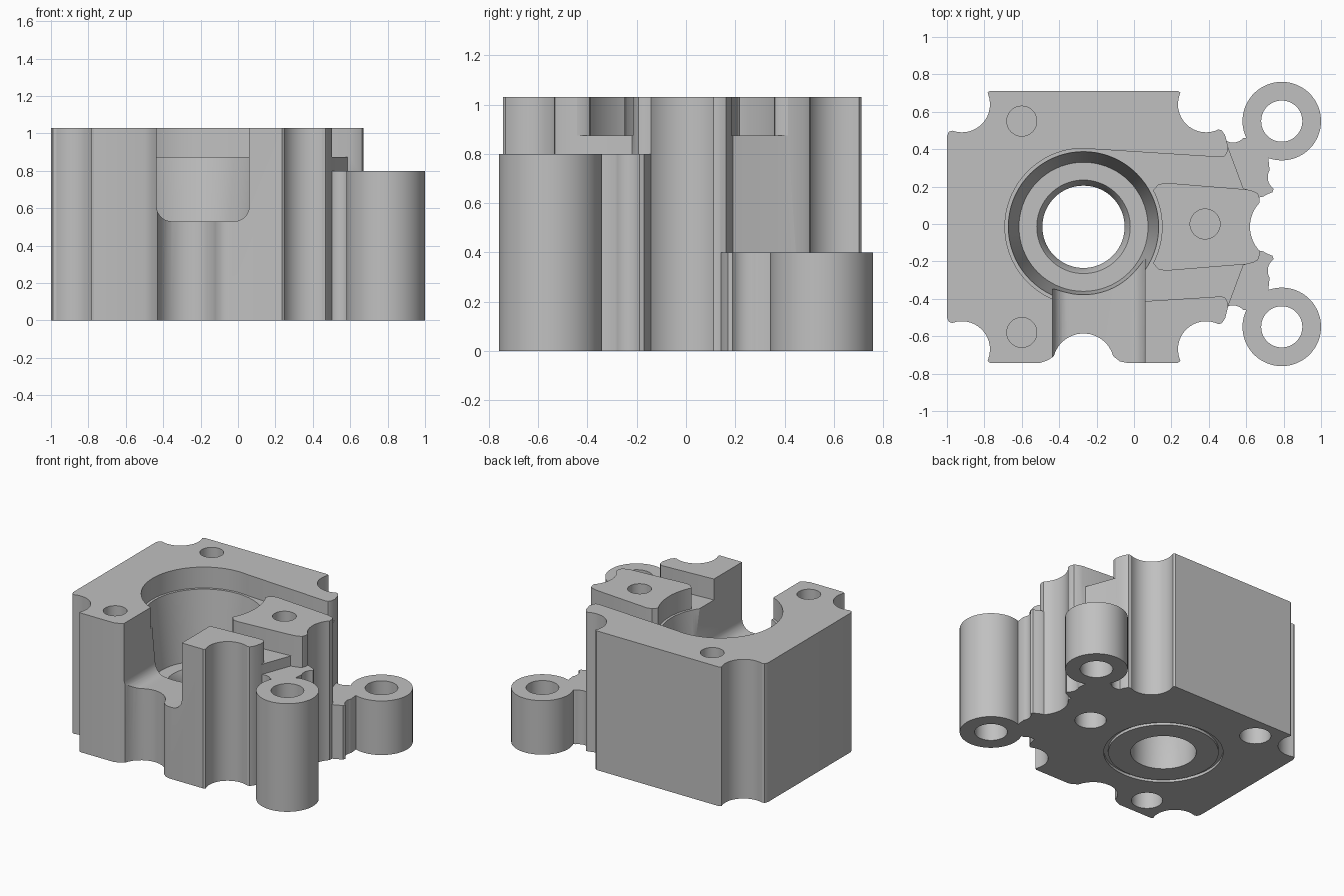
import bpy, bmesh, math

old = bpy.data.objects.get("Cube")
if old:
    bpy.data.objects.remove(old, do_unlink=True)

TOP, FLOOR, MID = 1.03, 0.875, -0.015
BORE = (-0.27, MID)

grey = bpy.data.materials.new("machined grey")
grey.use_nodes = True
colour = (0.53, 0.53, 0.53, 1)
grey.diffuse_color = colour
grey.node_tree.nodes["Principled BSDF"].inputs["Base Color"].default_value = colour


def arc(cx, cy, r, start, end, steps=14):
    angles = [math.radians(start + (end - start) * i / steps) for i in range(steps + 1)]
    return [(cx + r * math.cos(a), cy + r * math.sin(a)) for a in angles]


def finish(name, bm):
    bmesh.ops.recalc_face_normals(bm, faces=bm.faces)
    mesh = bpy.data.meshes.new(name)
    bm.to_mesh(mesh)
    bm.free()
    mesh.materials.append(grey)
    ob = bpy.data.objects.new(name, mesh)
    bpy.context.collection.objects.link(ob)
    return ob


def prism(name, pts, lo, hi, along_y=False):
    """Extrude an outline along z, or an x-z outline along y."""
    bm = bmesh.new()
    place = (lambda a, b: (a, lo, b)) if along_y else (lambda a, b: (a, b, lo))
    face = bm.faces.new([bm.verts.new(place(a, b)) for a, b in pts])
    moved = bmesh.ops.extrude_face_region(bm, geom=[face])["geom"]
    step = (0, hi - lo, 0) if along_y else (0, 0, hi - lo)
    bmesh.ops.translate(bm, verts=[v for v in moved if isinstance(v, bmesh.types.BMVert)], vec=step)
    return finish(name, bm)


def cylinder(name, x, y, r, lo, hi):
    return prism(name, arc(x, y, r, 0, 360, 48)[:-1], lo, hi)


def lathe(name, profile, centre):
    """Revolve a closed radius-height profile about a vertical axis."""
    bm = bmesh.new()
    verts = [bm.verts.new((r, 0, z)) for r, z in profile]
    edges = [bm.edges.new((a, b)) for a, b in zip(verts, verts[1:] + verts[:1])]
    bmesh.ops.spin(bm, geom=verts + edges, cent=(0, 0, 0), axis=(0, 0, 1),
                   angle=math.tau, steps=72, use_merge=False)
    bmesh.ops.remove_doubles(bm, verts=bm.verts, dist=0.0005)
    bmesh.ops.translate(bm, verts=bm.verts, vec=(*centre, 0))
    return finish(name, bm)


def combine(target, tool, operation):
    tool.hide_render = True
    mod = target.modifiers.new("combine", "BOOLEAN")
    mod.operation, mod.solver, mod.object = operation, "EXACT", tool
    bpy.context.view_layer.objects.active = target
    bpy.ops.object.modifier_apply(modifier=mod.name)
    bpy.data.objects.remove(tool, do_unlink=True)


def shift(pts, sign=1):
    return [(x, MID + sign * y) for x, y in pts]


# Body outline: right nose, scalloped corners, and a dimple in the front edge
right = arc(0.807, 0, 0.187, 180, 137, 8)
right += [(0.672, 0.15), (0.662, 0.178), (0.64, 0.19), (0.585, 0.205),
          (0.505, 0.42), (0.487, 0.49), (0.468, 0.517), (0.45, 0.52)]
right += arc(0.385, 0.655, 0.15, -70, -200)
right += [(0.248, 0.717), (0.235, 0.727)]
left = [(-0.77, 0.727), (-0.783, 0.718)]
left += arc(-0.92, 0.655, 0.15, 20, -110)
left += [(-0.99, 0.508), (-1, 0.485)]
dimple = [(-0.5, -0.742), (-0.46, -0.728)]
dimple += arc(-0.27, -0.75, 0.165, 165, 15)
dimple += [(-0.075, -0.735), (-0.04, -0.742)]
outline = (shift(right + left) + shift(left[::-1], -1) + dimple
           + shift(right[:0:-1], -1))
housing = prism("housing", outline, 0, TOP)

# Mounting lugs with their webs, the front one taller
web = [(0.47, 0.42)]
web += arc(0.53, 0.505, 0.07, 215, 318, 10)
web += arc(0.79, 0.55, 0.21, 205, -110, 48)
web += arc(0.79, 0.25, 0.075, 150, 235, 10)
web += [(0.74, 0.17), (0.715, 0.16), (0.69, 0.146), (0.6, 0.13)]
for sign, height in ((1, 0.4), (-1, 0.8)):
    lug = prism("lug", [(x, sign * y) for x, y in web], 0, height)
    combine(housing, lug, "UNION")
    combine(housing, cylinder("lug_hole", 0.79, sign * 0.55, 0.11, -0.1, 1), "DIFFERENCE")

# Shallow channels on both sides of the wedge-shaped nose
channel = [(-0.23, 0.416), (0.465, 0.372), (0.485, 0.377), (0.498, 0.395),
           (0.502, 0.428), (0.75, 0.428), (0.75, 0.189), (0.64, 0.197),
           (0.17, 0.235), (0.13, 0.227), (0.107, 0.2), (0.08, 0.18), (-0.1, 0.15)]
for sign in (1, -1):
    combine(housing, prism("channel", shift(channel, sign), FLOOR, 1.2), "DIFFERENCE")

# Stepped, tapering central bore
bore = [(0, 1.3), (0.42, 1.3), (0.42, FLOOR), (0.402, FLOOR), (0.345, 0.37),
        (0.25, 0.37), (0.22, 0.31), (0.22, -0.1), (0, -0.1)]
combine(housing, lathe("bore", bore, BORE), "DIFFERENCE")

# Round-bottomed opening from the front into the bore
slot = [(0.06, 1.4), (-0.435, 1.4)]
slot += arc(-0.355, 0.61, 0.08, 180, 270, 8)
slot += arc(-0.02, 0.61, 0.08, 270, 360, 8)
combine(housing, prism("front_slot", slot, -0.95, -0.12, along_y=True), "DIFFERENCE")

# Ring groove underneath
groove = [(0.37, -0.1), (0.4, -0.1), (0.4, 0.02), (0.37, 0.02)]
combine(housing, lathe("ring_groove", groove, BORE), "DIFFERENCE")

# Blind screw holes from above, wider ones from below
for x, y in ((-0.6, 0.55), (-0.6, -0.58), (0.38, 0)):
    combine(housing, cylinder("screw_hole", x, y, 0.08, 0.65, 1.2), "DIFFERENCE")
    combine(housing, cylinder("base_hole", x, y, 0.105, -0.1, 0.3), "DIFFERENCE")

# Smooth curved walls, sharp rims
bpy.ops.object.select_all(action="DESELECT")
housing.select_set(True)
bpy.context.view_layer.objects.active = housing
bpy.ops.object.shade_smooth_by_angle(angle=math.radians(32))
